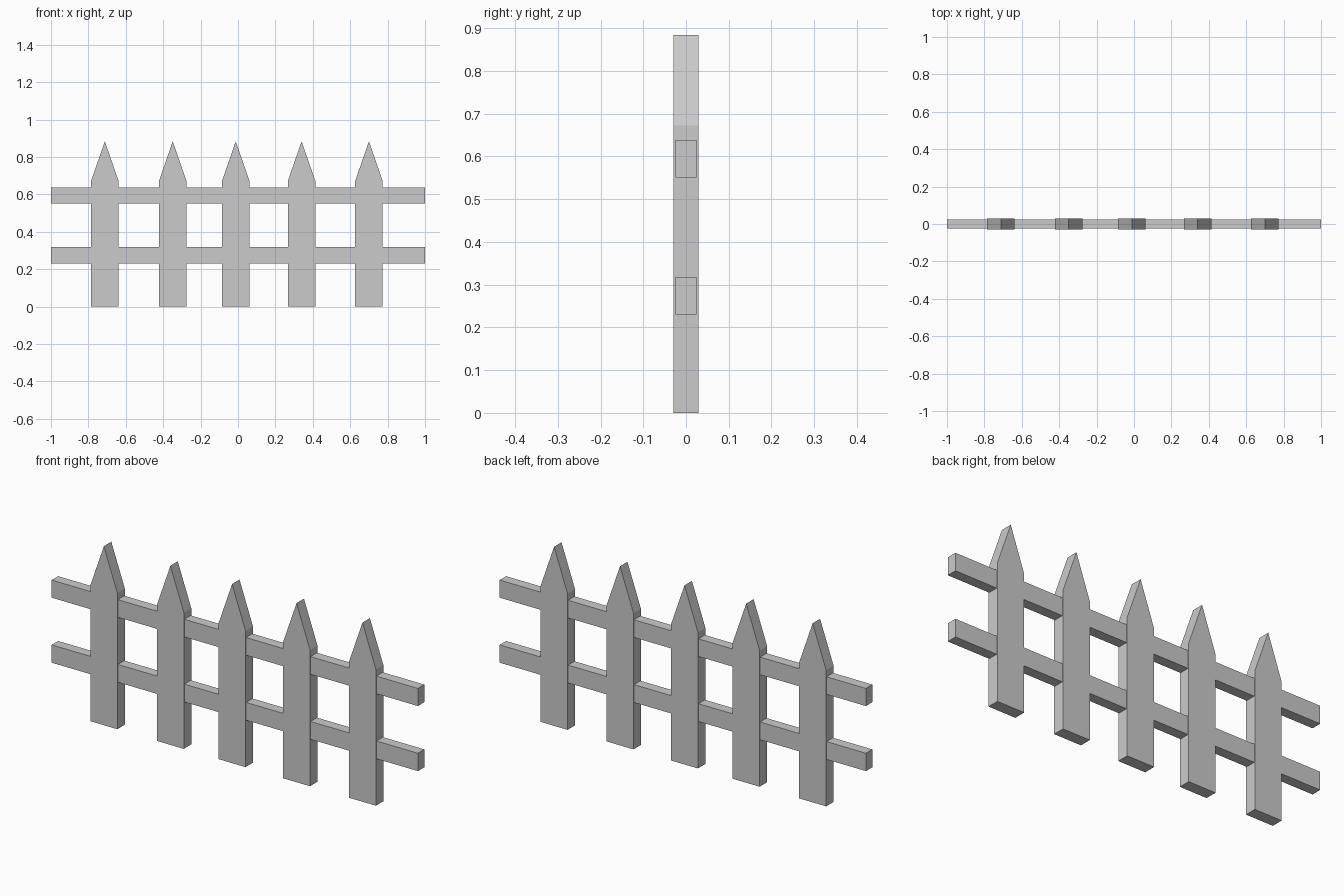
import bpy
import bmesh

if "Cube" in bpy.data.objects:
    bpy.data.objects.remove(bpy.data.objects["Cube"])

PICKET_X = [-0.712, -0.349, -0.012, 0.340, 0.700]
PICKET_W, PICKET_T = 0.147, 0.058
SHOULDER_Z, TIP_Z = 0.672, 0.884
RAIL_Z = {"lower_rail": (0.230, 0.318), "upper_rail": (0.551, 0.638)}
RAIL_T = 0.050


def extruded(name, profile, thickness):
    """Solid from an XZ profile, extruded along y and centred on y = 0."""
    bm = bmesh.new()
    face = bm.faces.new([bm.verts.new((x, -thickness / 2, z)) for x, z in profile])
    ext = bmesh.ops.extrude_face_region(bm, geom=[face], use_keep_orig=True)
    verts = [v for v in ext["geom"] if isinstance(v, bmesh.types.BMVert)]
    bmesh.ops.translate(bm, verts=verts, vec=(0, thickness, 0))
    bmesh.ops.recalc_face_normals(bm, faces=bm.faces[:])
    mesh = bpy.data.meshes.new(name)
    bm.to_mesh(mesh)
    bm.free()
    obj = bpy.data.objects.new(name, mesh)
    bpy.context.collection.objects.link(obj)
    return obj


# Pointed pickets, slightly unevenly spaced
h = PICKET_W / 2
picket_profile = [(-h, 0), (h, 0), (h, SHOULDER_Z), (0, TIP_Z), (-h, SHOULDER_Z)]
for i, x in enumerate(PICKET_X, 1):
    extruded(f"picket_{i}", picket_profile, PICKET_T).location.x = x

# Horizontal rails running through the pickets
for name, (z0, z1) in RAIL_Z.items():
    extruded(name, [(-1, z0), (1, z0), (1, z1), (-1, z1)], RAIL_T)
